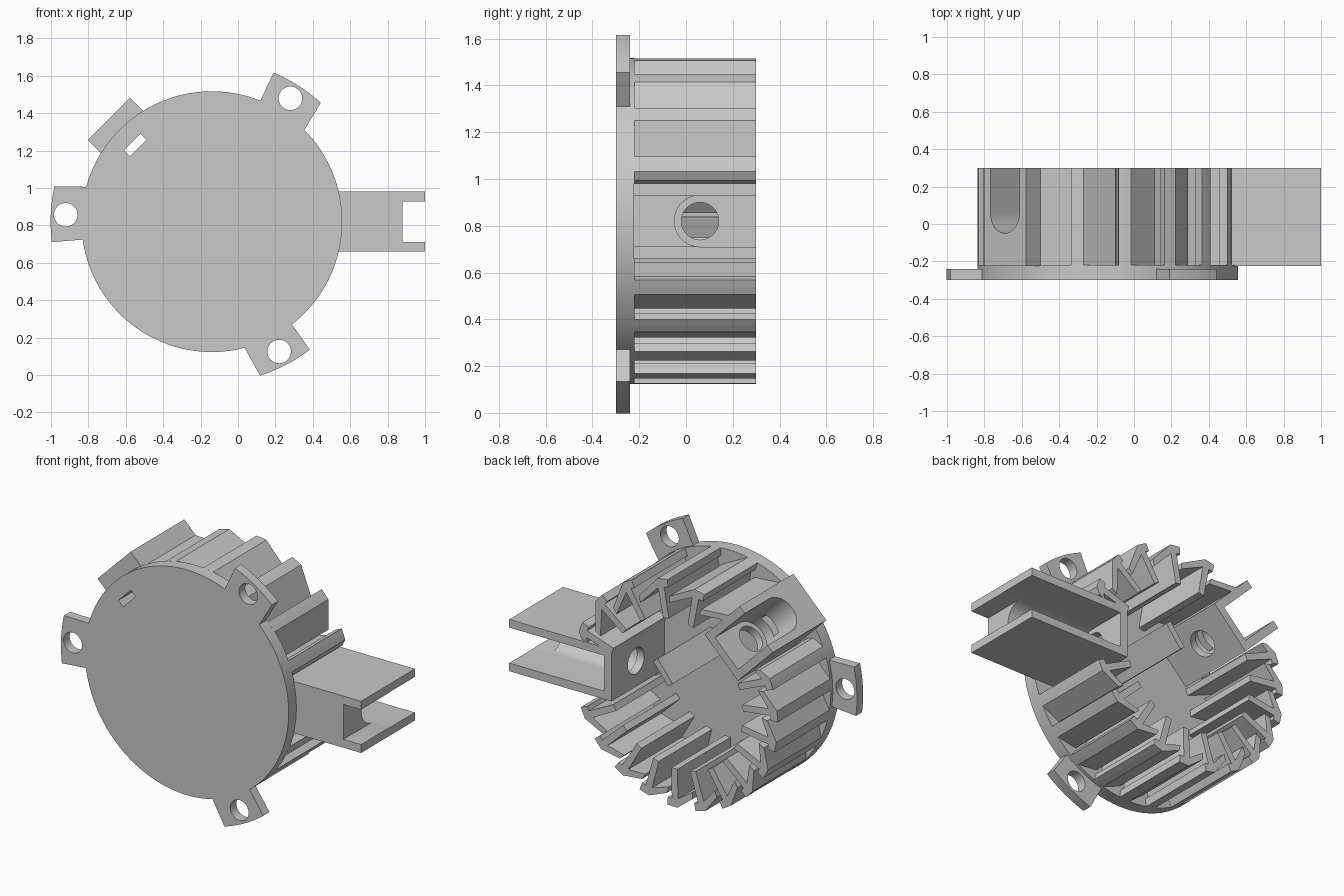
import bpy
import bmesh
from math import cos, sin, pi, radians

cube = bpy.data.objects.get("Cube")
if cube:
    bpy.data.objects.remove(cube, do_unlink=True)

CX, CZ, R = -0.14, 0.82, 0.697      # housing axis and radius
FRONT, FLOOR, BACK = -0.30, -0.22, 0.30

grey = bpy.data.materials.new("plain grey")
grey.use_nodes = True
grey.diffuse_color = (0.58, 0.58, 0.58, 1)
grey.node_tree.nodes["Principled BSDF"].inputs["Base Color"].default_value = (0.58, 0.58, 0.58, 1)


def place(angle, r, t, y):
    """Point at radial distance r and sideways offset t on a spoke."""
    a = radians(angle)
    return (CX + r * cos(a) - t * sin(a), y, CZ + r * sin(a) + t * cos(a))


def polar(angle, r):
    return place(angle, r, 0, 0)


def loft(name, ring_a, ring_b):
    """Solid between two matching rings of points."""
    bm = bmesh.new()
    a = [bm.verts.new(p) for p in ring_a]
    b = [bm.verts.new(p) for p in ring_b]
    bm.faces.new(a)
    bm.faces.new(b)
    n = len(a)
    for i in range(n):
        j = (i + 1) % n
        bm.faces.new((a[i], a[j], b[j], b[i]))
    bmesh.ops.recalc_face_normals(bm, faces=bm.faces)
    mesh = bpy.data.meshes.new(name)
    bm.to_mesh(mesh)
    bm.free()
    mesh.materials.append(grey)
    obj = bpy.data.objects.new(name, mesh)
    bpy.context.collection.objects.link(obj)
    return obj


def prism(name, points, y0, y1):
    return loft(name, [(p[0], y0, p[2]) for p in points], [(p[0], y1, p[2]) for p in points])


def spoke_box(name, angle, r0, r1, t0, t1, y0, y1):
    ring = [place(angle, r, t, 0) for r, t in ((r0, t0), (r1, t0), (r1, t1), (r0, t1))]
    return prism(name, ring, y0, y1)


def circle(cu, cv, rad, n=40):
    return [(cu + rad * cos(2 * pi * i / n), cv + rad * sin(2 * pi * i / n)) for i in range(n)]


def cut(obj, cutter):
    cutter.hide_render = True
    mod = obj.modifiers.new("cut", "BOOLEAN")
    mod.operation = "DIFFERENCE"
    mod.solver = "EXACT"
    mod.object = cutter
    bpy.context.view_layer.objects.active = obj
    bpy.ops.object.modifier_apply(modifier=mod.name)
    bpy.data.objects.remove(cutter, do_unlink=True)


def smooth(obj):
    bpy.ops.object.select_all(action="DESELECT")
    obj.select_set(True)
    bpy.context.view_layer.objects.active = obj
    bpy.ops.object.shade_smooth_by_angle(angle=radians(25))


# Round front plate with the slot of the short holder
plate = prism("front_plate", [polar(i * 3.75, R) for i in range(96)], FRONT, FLOOR)
cut(plate, spoke_box("slot_cutter", 135, 0.557, 0.602, -0.062, 0.062, -0.5, 0.05))
smooth(plate)

# Three mounting ears with screw holes
for side, angle in (("top", 57.5), ("side", 177.3), ("bottom", -62.6)):
    outline = [place(angle, 0.66, -0.155, 0)]
    outline += [polar(angle + k * 2.5, 0.862) for k in range(-4, 5)]
    outline += [place(angle, 0.66, 0.125, 0)]
    ear = prism(side + "_mounting_ear", outline, FRONT, -0.24)
    hole = [place(angle, r, t, 0) for r, t in circle(0.782, 0, 0.063)]
    cut(ear, prism("screw_cutter", hole, -0.5, 0))
    smooth(ear)


def holder(name, angle, r0, r1, slot):
    """Open channel with a rounded floor and a pierced inner wall."""
    arc = [(0.06 - 0.11 * sin(pi * i / 20), -0.11 * cos(pi * i / 20)) for i in range(21)]
    section = [(FLOOR - 0.005, -0.16), (BACK, -0.16), (BACK, -0.11)] + arc
    section += [(BACK, 0.11), (BACK, 0.16), (FLOOR - 0.005, 0.16)]
    channel = loft(name + "_channel",
                   [place(angle, r0, t, y) for y, t in section],
                   [place(angle, r1, t, y) for y, t in section])
    start, end, half = slot
    cut(channel, spoke_box("slot_cutter", angle, start, end, -half, half, -0.5, 0.055))
    smooth(channel)
    wall = spoke_box(name + "_inner_wall", angle, r0, r0 + 0.05, -0.155, 0.155, FLOOR, BACK)
    bore = circle(0.06, 0, 0.08)
    cut(wall, loft("bore_cutter",
                   [place(angle, r0 - 0.1, t, y) for y, t in bore],
                   [place(angle, r0 + 0.2, t, y) for y, t in bore]))
    smooth(wall)


holder("long_arm", 0, 0.44, 1.14, (1.02, 1.3, 0.108))
holder("short_holder", 135, 0.44, 0.778, (0.557, 0.602, 0.062))

# Upright plate near the middle
spoke_box("middle_plate", 52, 0.06, 0.225, -0.02, 0.02, FLOOR - 0.005, BACK)


def hook_rib(name, angle, sweep):
    """Bent rib: inner leg, flat tip on the rim, sloping outer wall."""
    low = R - 0.095 * sweep / 17
    outer = [(1.6, 0.46), (0.4, 0.65), (2.8, 0.65), (2.8, R), (0, R), (-2.8, R), (-sweep, low)]
    inner = [(-sweep - 0.6, low - 0.04), (-3.4, 0.64), (-3.3, 0.46)]
    ring = [polar(angle + a, r) for a, r in outer + inner]
    prism(name, ring, FLOOR - 0.005, BACK)


# Ribs above the arm, then ribs from below the arm round to the short holder
upper = [103.5, 82.5, 61.5, 41, 20.5]
lower = [-24 - 16 * i for i in range(12)]
for label, angles, last in (("upper", upper, 5.5), ("lower", lower, 8)):
    for i, angle in enumerate(angles):
        sweep = angle - angles[i + 1] - 3.5 if i + 1 < len(angles) else last
        hook_rib("%s_rib_%d" % (label, i + 1), angle, sweep)

# Sloping wall beside the short holder
slope = [polar(a, r) for a, r in ((122, R - 0.005), (107, 0.6), (106.4, 0.56), (121, 0.64))]
prism("holder_side_wall", slope, FLOOR - 0.005, BACK)
